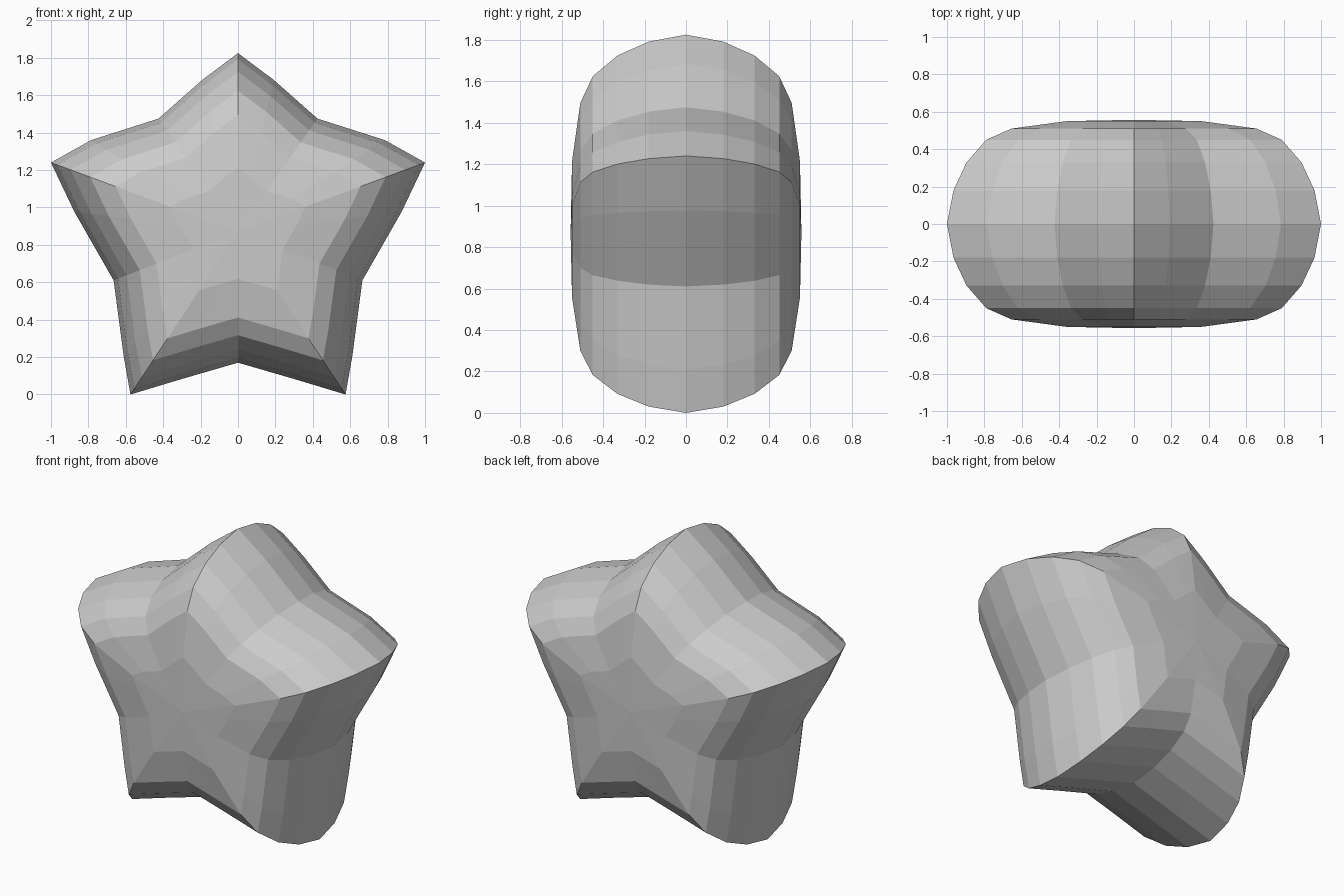
import bpy, bmesh

if "Cube" in bpy.data.objects:
    bpy.data.objects.remove(bpy.data.objects["Cube"])

CENTRE_Z = 0.87
# right half of the star outline (x, z), from top tip to bottom valley
half = [(0, 1.825), (0.19, 1.683), (0.425, 1.475), (0.785, 1.36), (1.0, 1.24),
        (0.875, 0.977), (0.665, 0.61), (0.612, 0.21), (0.575, 0.0),
        (0.31, 0.08), (0, 0.17)]
outline = half + [(-x, z) for x, z in half[-2:0:-1]]

# rounded side profile: (depth y, scale of the outline)
steps = [(0.18, 0.965), (0.33, 0.895), (0.45, 0.79), (0.51, 0.655), (0.55, 0.36)]
rings = [(-y, s) for y, s in reversed(steps)] + [(0, 1.0)] + steps

bm = bmesh.new()
loops = [[bm.verts.new((x * s, y, CENTRE_Z + (z - CENTRE_Z) * s)) for x, z in outline]
         for y, s in rings]
n = len(outline)

# rounded wall between successive star rings
for a, b in zip(loops, loops[1:]):
    for i in range(n):
        j = (i + 1) % n
        bm.faces.new((a[i], a[j], b[j], b[i]))

# front and back centres
for loop, y in ((loops[0], -0.557), (loops[-1], 0.557)):
    tip = bm.verts.new((0, y, CENTRE_Z))
    for i in range(n):
        bm.faces.new((loop[i], loop[(i + 1) % n], tip))

bmesh.ops.recalc_face_normals(bm, faces=bm.faces)
mesh = bpy.data.meshes.new("puffy_star")
bm.to_mesh(mesh)
bm.free()
star = bpy.data.objects.new("puffy_star", mesh)
bpy.context.collection.objects.link(star)
